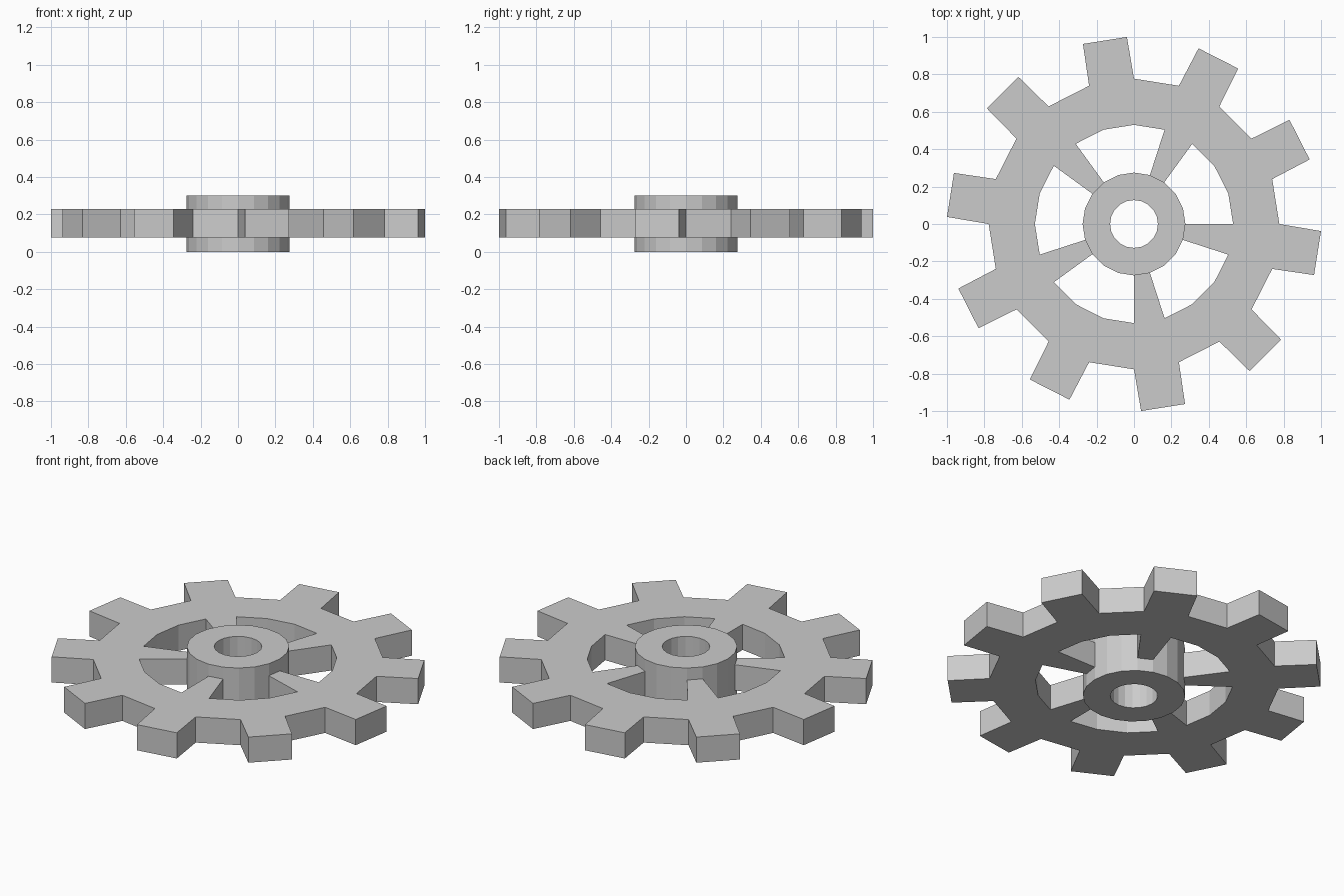
import bpy, bmesh
from math import sin, cos, radians

if "Cube" in bpy.data.objects:
    bpy.data.objects.remove(bpy.data.objects["Cube"])

N = 20                                  # sides of every circle
STEP = 360 / N
R_BORE, R_HUB, R_RIM_IN, R_RIM_OUT = 0.128, 0.275, 0.53, 0.777
TOOTH_DIST, TOOTH_HALF = 0.9935, 0.119  # outer tooth face: distance and half width
Z_LOW, Z_HIGH, HUB_TOP = 0.077, 0.229, 0.30


def polar(r, i):
    a = radians(i * STEP)
    return (r * cos(a), r * sin(a))


def make_plate(name, quads, z0, z1):
    """Flat plate from adjoining 2D quads, extruded from z0 to z1."""
    bm = bmesh.new()
    for quad in quads:
        bm.faces.new([bm.verts.new((x, y, z0)) for x, y in quad])
    bmesh.ops.remove_doubles(bm, verts=bm.verts[:], dist=1e-4)
    out = bmesh.ops.extrude_face_region(bm, geom=bm.faces[:], use_keep_orig=True)
    top = [g for g in out["geom"] if isinstance(g, bmesh.types.BMVert)]
    bmesh.ops.translate(bm, verts=top, vec=(0, 0, z1 - z0))
    bmesh.ops.recalc_face_normals(bm, faces=bm.faces[:])
    mesh = bpy.data.meshes.new(name)
    bm.to_mesh(mesh)
    bm.free()
    obj = bpy.data.objects.new(name, mesh)
    bpy.context.collection.objects.link(obj)
    return obj


def sector(r0, r1, i):
    return [polar(r0, i), polar(r1, i), polar(r1, i + 1), polar(r0, i + 1)]


def tooth(i):
    a = radians((i + 0.5) * STEP)
    cx, cy = TOOTH_DIST * cos(a), TOOTH_DIST * sin(a)
    tx, ty = -sin(a) * TOOTH_HALF, cos(a) * TOOTH_HALF
    return [polar(R_RIM_OUT, i), (cx - tx, cy - ty),
            (cx + tx, cy + ty), polar(R_RIM_OUT, i + 1)]


# Rim, ten teeth on alternate sides, five spokes on every fourth side
wheel = [sector(R_RIM_IN, R_RIM_OUT, i) for i in range(N)]
wheel += [tooth(i) for i in range(-1, N - 1, 2)]
wheel += [sector(R_HUB, R_RIM_IN, i) for i in range(-1, N - 1, 4)]
make_plate("toothed_wheel", wheel, Z_LOW, Z_HIGH)

# Hub with a round bore
make_plate("hub", [sector(R_BORE, R_HUB, i) for i in range(N)], 0, HUB_TOP)
